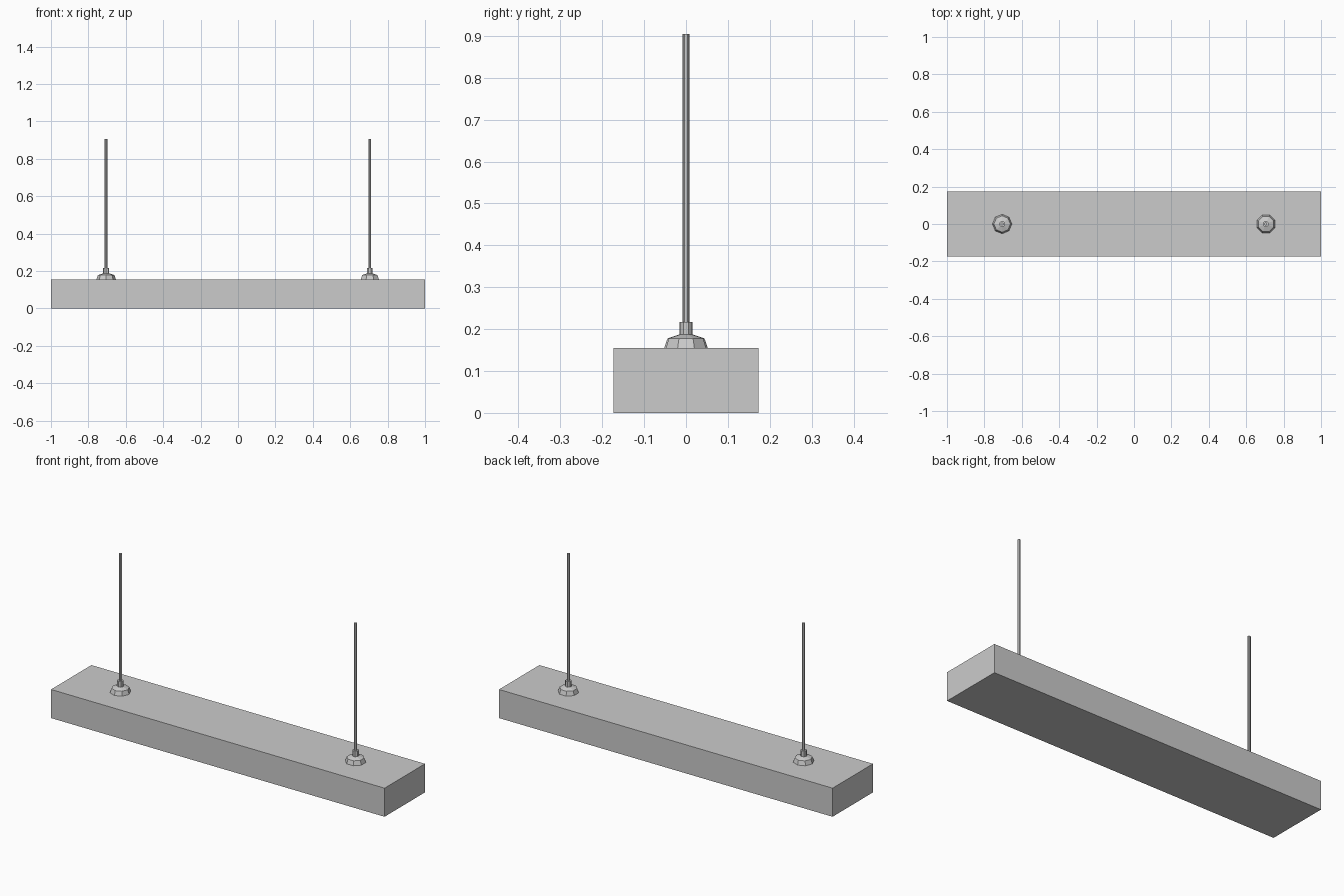
import bpy
import math

cube = bpy.data.objects.get("Cube")
if cube:
    bpy.data.objects.remove(cube, do_unlink=True)

grey = bpy.data.materials.new("light_grey")
grey.use_nodes = True
COLOUR = (0.6, 0.6, 0.6, 1)
grey.diffuse_color = COLOUR
grey.node_tree.nodes["Principled BSDF"].inputs["Base Color"].default_value = COLOUR


def lathe(name, profile, x, sides, turn):
    """Revolve (radius, height) points about a vertical axis, capping both ends."""
    verts, faces = [], []
    for r, z in profile:
        for i in range(sides):
            a = turn + math.tau * i / sides
            verts.append((r * math.cos(a), r * math.sin(a), z))
    for k in range(len(profile) - 1):
        for i in range(sides):
            j = (i + 1) % sides
            a, b = k * sides, (k + 1) * sides
            faces.append((a + i, a + j, b + j, b + i))
    faces.append(tuple(reversed(range(sides))))
    faces.append(tuple(range(len(verts) - sides, len(verts))))
    mesh = bpy.data.meshes.new(name)
    mesh.from_pydata(verts, [], faces)
    mesh.materials.append(grey)
    obj = bpy.data.objects.new(name, mesh)
    obj.location.x = x
    bpy.context.collection.objects.link(obj)
    return obj


# Long rectangular housing
WIDTH, DEPTH, TOP, END = 2.0, 0.346, 0.155, 0.905
bpy.ops.mesh.primitive_cube_add(size=1, location=(0, 0, TOP / 2))
housing = bpy.context.object
housing.name = "lamp_housing"
housing.scale = (WIDTH, DEPTH, TOP)
housing.data.materials.append(grey)

# Two hanging rods, each with a flared mount and collar
for side, x, turn in (("right", -0.705, 0), ("left", 0.705, math.pi / 8)):
    lathe(side + "_mount", [(0.052, TOP), (0.044, 0.178), (0.016, 0.187)], x, 8, turn)
    lathe(side + "_collar", [(0.016, 0.186), (0.016, 0.217)], x, 8, turn)
    lathe(side + "_rod", [(0.008, 0.21), (0.008, END)], x, 8, turn)
